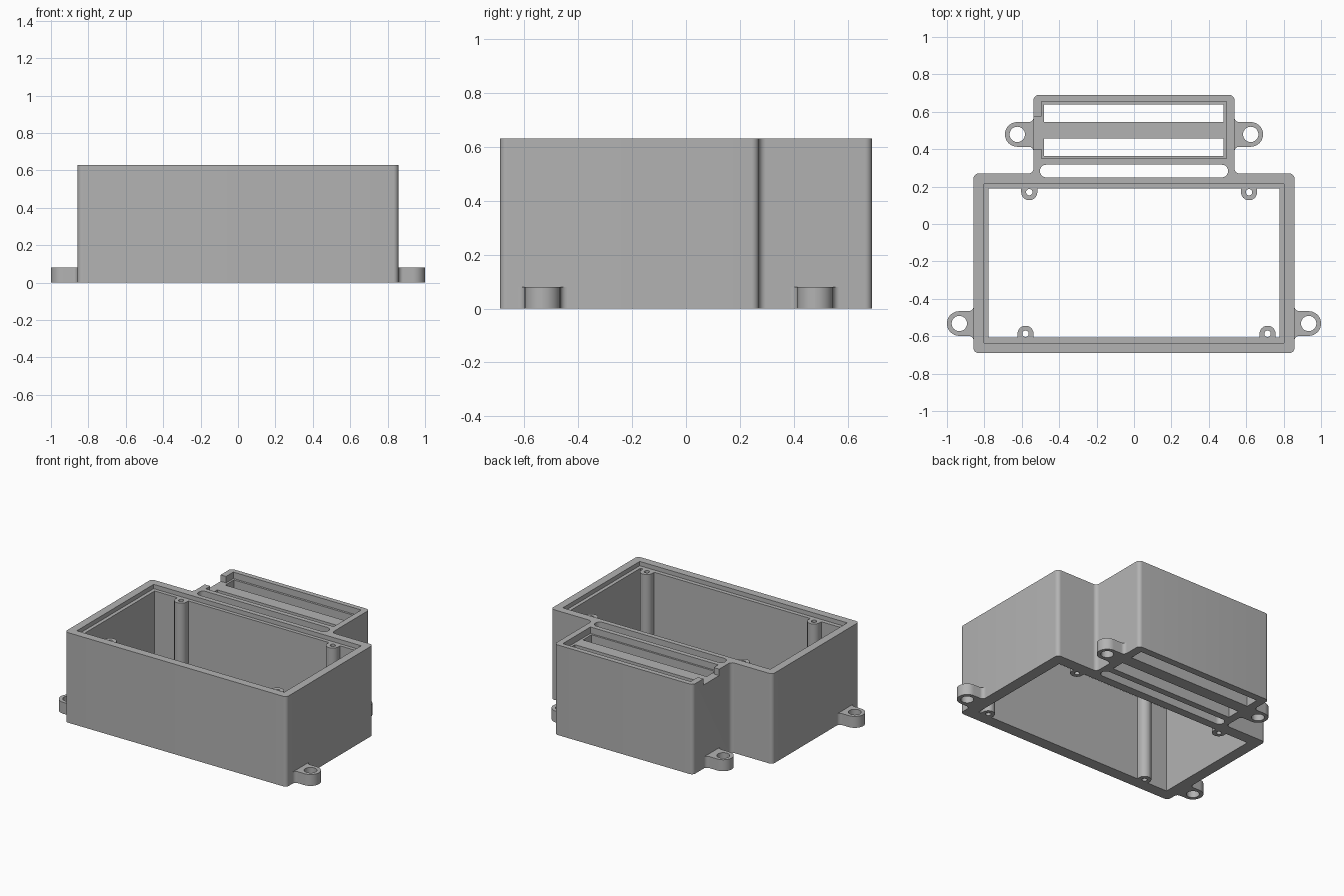
import bpy, bmesh, math
from mathutils import Vector

cube = bpy.data.objects.get("Cube")
if cube:
    bpy.data.objects.remove(cube, do_unlink=True)

grey = bpy.data.materials.new("plain grey")
grey.use_nodes = True
colour = (0.45, 0.45, 0.45, 1)
grey.diffuse_color = colour
grey.node_tree.nodes["Principled BSDF"].inputs["Base Color"].default_value = colour

HEIGHT = 0.63
LEDGE = 0.60


def rounded(points, steps=8):
    """Outline from (x, y, radius) corners, convex or concave."""
    out = []
    for i, (x, y, r) in enumerate(points):
        p = Vector((x, y))
        if r == 0:
            out.append(p)
            continue
        a = (Vector(points[i - 1][:2]) - p).normalized()
        b = (Vector(points[(i + 1) % len(points)][:2]) - p).normalized()
        half = a.angle(b) / 2
        centre = p + (a + b).normalized() * (r / math.sin(half))
        start = p + a * (r / math.tan(half)) - centre
        end = p + b * (r / math.tan(half)) - centre
        sweep = math.pi - 2 * half
        for k in range(steps + 1):
            t = k / steps
            out.append(centre + (start * math.sin((1 - t) * sweep)
                                 + end * math.sin(t * sweep)) / math.sin(sweep))
    return out


def rect(x0, x1, y0, y1, r=0):
    return [(x0, y0, r), (x1, y0, r), (x1, y1, r), (x0, y1, r)]


def disc(x, y, r):
    # corners nearly meet, so no duplicate points are made
    return rect(x - r, x + r, y - r, y + r, r * 0.995)


def prism(name, points, z0, z1):
    bm = bmesh.new()
    face = bm.faces.new([bm.verts.new((p.x, p.y, z0)) for p in rounded(points)])
    top = bmesh.ops.extrude_face_region(bm, geom=[face])["geom"]
    bmesh.ops.translate(bm, vec=(0, 0, z1 - z0),
                        verts=[v for v in top if isinstance(v, bmesh.types.BMVert)])
    bmesh.ops.recalc_face_normals(bm, faces=bm.faces)
    mesh = bpy.data.meshes.new(name)
    bm.to_mesh(mesh)
    bm.free()
    mesh.materials.append(grey)
    obj = bpy.data.objects.new(name, mesh)
    bpy.context.collection.objects.link(obj)
    return obj


def cut(obj, points, z0=-0.1, z1=1.0):
    cutter = prism("cutter", points, z0, z1)
    cutter.hide_render = True
    mod = obj.modifiers.new("cut", "BOOLEAN")
    mod.operation = "DIFFERENCE"
    mod.solver = "EXACT"
    mod.object = cutter
    bpy.ops.object.select_all(action="DESELECT")
    bpy.context.view_layer.objects.active = obj
    obj.select_set(True)
    bpy.ops.object.modifier_apply(modifier=mod.name)
    bpy.data.objects.remove(cutter, do_unlink=True)


def finish(obj):
    bpy.ops.object.select_all(action="DESELECT")
    bpy.context.view_layer.objects.active = obj
    obj.select_set(True)
    bpy.ops.object.shade_smooth_by_angle(angle=math.radians(30))


# Housing: wide main box with a narrower box behind it
W, B, C = 0.858, 0.537, 0.027
housing = prism("housing", [
    (-W, -0.69, C), (W, -0.69, C), (W, 0.27, C), (B, 0.27, C),
    (B, 0.69, C), (-B, 0.69, C), (-B, 0.27, C), (-W, 0.27, C)], 0, HEIGHT)

# Main opening and its lid ledge
cut(housing, rect(-0.778, 0.778, -0.607, 0.19))
cut(housing, rect(-0.803, 0.803, -0.635, 0.215), LEDGE)

# Rounded slot between the two boxes
cut(housing, rect(-0.503, 0.503, 0.249, 0.317, 0.0335))

# Rear box: lid ledge with a side notch, and two slots
cut(housing, [(-0.495, 0.35, 0), (0.495, 0.35, 0), (0.495, 0.655, 0), (-0.495, 0.655, 0),
              (-0.495, 0.575, 0), (-0.6, 0.575, 0), (-0.6, 0.40, 0), (-0.495, 0.40, 0)], LEDGE - 0.015)
for y0, y1 in ((0.363, 0.457), (0.545, 0.64)):
    cut(housing, rect(-0.48, 0.478, y0, y1))
finish(housing)

# Screw posts standing against the inner walls
R = 0.043
for name, x, y, wall in (("rear_left_post", 0.615, 0.17, 0.192),
                         ("rear_right_post", -0.56, 0.17, 0.192),
                         ("front_left_post", 0.714, -0.587, -0.609),
                         ("front_right_post", -0.58, -0.587, -0.609)):
    tip = y - R if wall > y else y + R
    post = prism(name, [(x - R, wall, 0), (x + R, wall, 0),
                        (x + R, tip, R * 0.995), (x - R, tip, R * 0.995)], 0, LEDGE)
    cut(post, disc(x, y, 0.017))
    finish(post)

# Mounting tabs, flared where they meet the walls
T, F = 0.066, 0.025
for place, wall, tip, y in (("front", W, 1.0, -0.532), ("rear", B, 0.69, 0.479)):
    for side, s in (("left", 1), ("right", -1)):
        tab = prism(f"{place}_{side}_tab", [
            (s * (wall - 0.02), y - T - F, 0), (s * wall, y - T - F - 0.001, 0),
            (s * wall, y - T, F), (s * tip, y - T, T * 0.995),
            (s * tip, y + T, T * 0.995), (s * wall, y + T, F),
            (s * wall, y + T + F + 0.001, 0), (s * (wall - 0.02), y + T + F, 0)], 0, 0.08)
        cut(tab, disc(s * (tip - T), y, 0.041))
        finish(tab)
